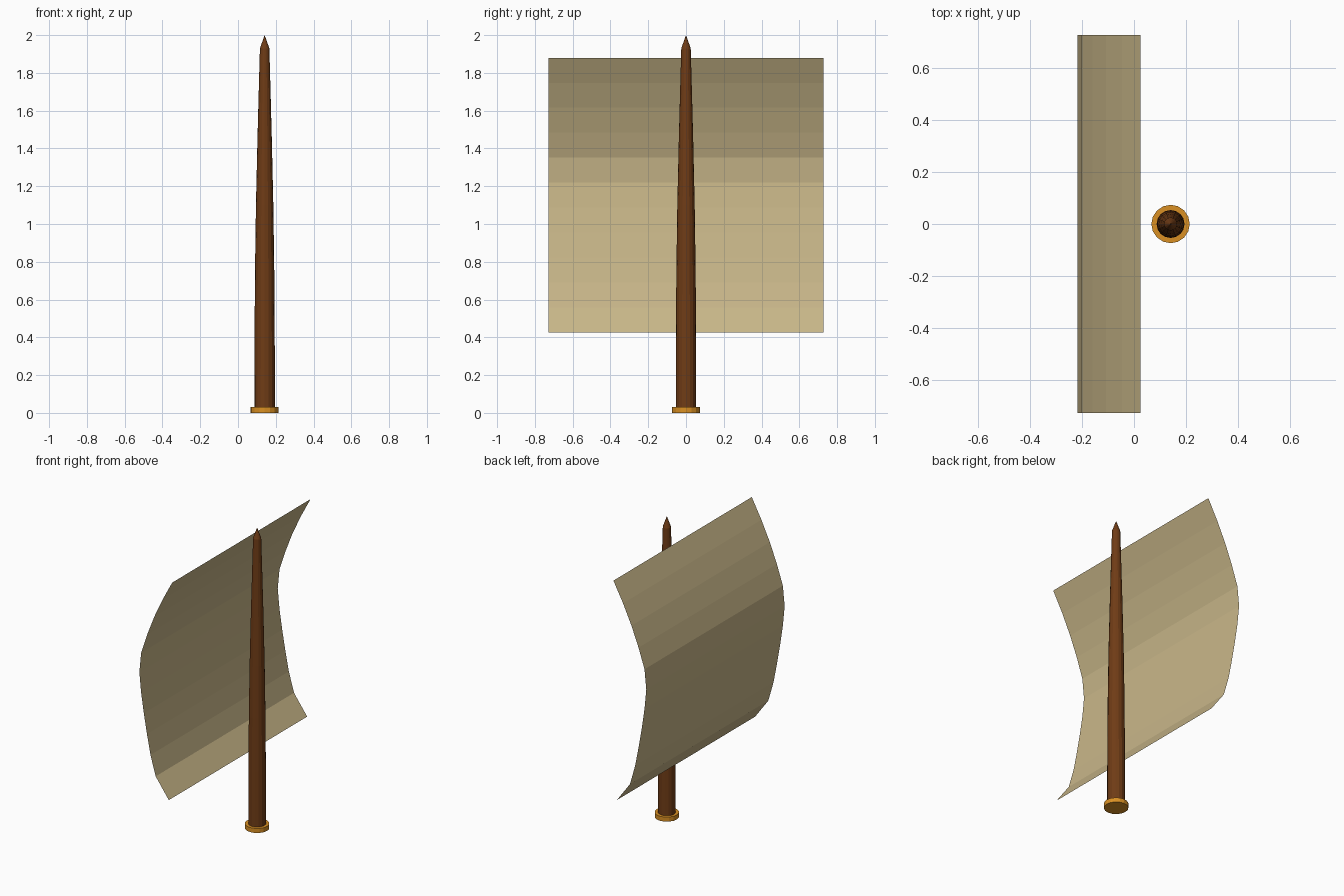
import bpy, math

if "Cube" in bpy.data.objects:
    bpy.data.objects.remove(bpy.data.objects["Cube"])

MAST_X = 0.141


def material(name, rgb):
    m = bpy.data.materials.new(name)
    m.diffuse_color = (*rgb, 1)
    m.use_nodes = True
    m.node_tree.nodes["Principled BSDF"].inputs["Base Color"].default_value = m.diffuse_color
    return m


def mesh_object(name, verts, faces, mat):
    me = bpy.data.meshes.new(name)
    me.from_pydata(verts, [], faces)
    me.materials.append(mat)
    ob = bpy.data.objects.new(name, me)
    bpy.context.collection.objects.link(ob)
    return ob


def lathe(name, profile, sides, mat, tip=None):
    """Revolve (radius, z) rings around the mast axis, closing with a cap or a point."""
    verts, faces = [], []
    for r, z in profile:
        for i in range(sides):
            a = 2 * math.pi * i / sides
            verts.append((MAST_X + r * math.cos(a), r * math.sin(a), z))
    for k in range(len(profile) - 1):
        for i in range(sides):
            j = (i + 1) % sides
            faces.append((k * sides + i, k * sides + j,
                          (k + 1) * sides + j, (k + 1) * sides + i))
    faces.append(tuple(reversed(range(sides))))
    last = (len(profile) - 1) * sides
    if tip is None:
        faces.append(tuple(range(last, last + sides)))
    else:
        verts.append((MAST_X, 0, tip))
        faces += [(last + i, last + (i + 1) % sides, len(verts) - 1) for i in range(sides)]
    return mesh_object(name, verts, faces, mat)


wood = material("dark_wood", (0.16, 0.045, 0.008))
brass = material("orange_collar", (0.70, 0.28, 0.017))
cloth = material("sail_cloth", (0.58, 0.47, 0.25))

# Tapered mast with pointed tip
lathe("mast", [(0.054, 0.03), (0.0535, 0.4), (0.051, 0.75), (0.046, 1.1),
               (0.038, 1.45), (0.030, 1.75), (0.025, 1.93)], 16, wood, tip=2.0)

# Collar at the foot of the mast
lathe("mast_foot", [(0.074, 0.0), (0.074, 0.03)], 16, brass)

# Billowing square sail: one thin sheet, eleven flat bands from foot to head
billow = [0.0, -0.097, -0.135, -0.161, -0.184, -0.204,
          -0.217, -0.204, -0.160, -0.108, -0.046, 0.025]
z0, z1, half = 0.425, 1.88, 0.728
n = len(billow)
sail_verts = [(x, y, z0 + (z1 - z0) * i / (n - 1))
              for i, x in enumerate(billow) for y in (-half, half)]
sail_faces = [(2 * i, 2 * i + 1, 2 * i + 3, 2 * i + 2) for i in range(n - 1)]
mesh_object("sail", sail_verts, sail_faces, cloth)
